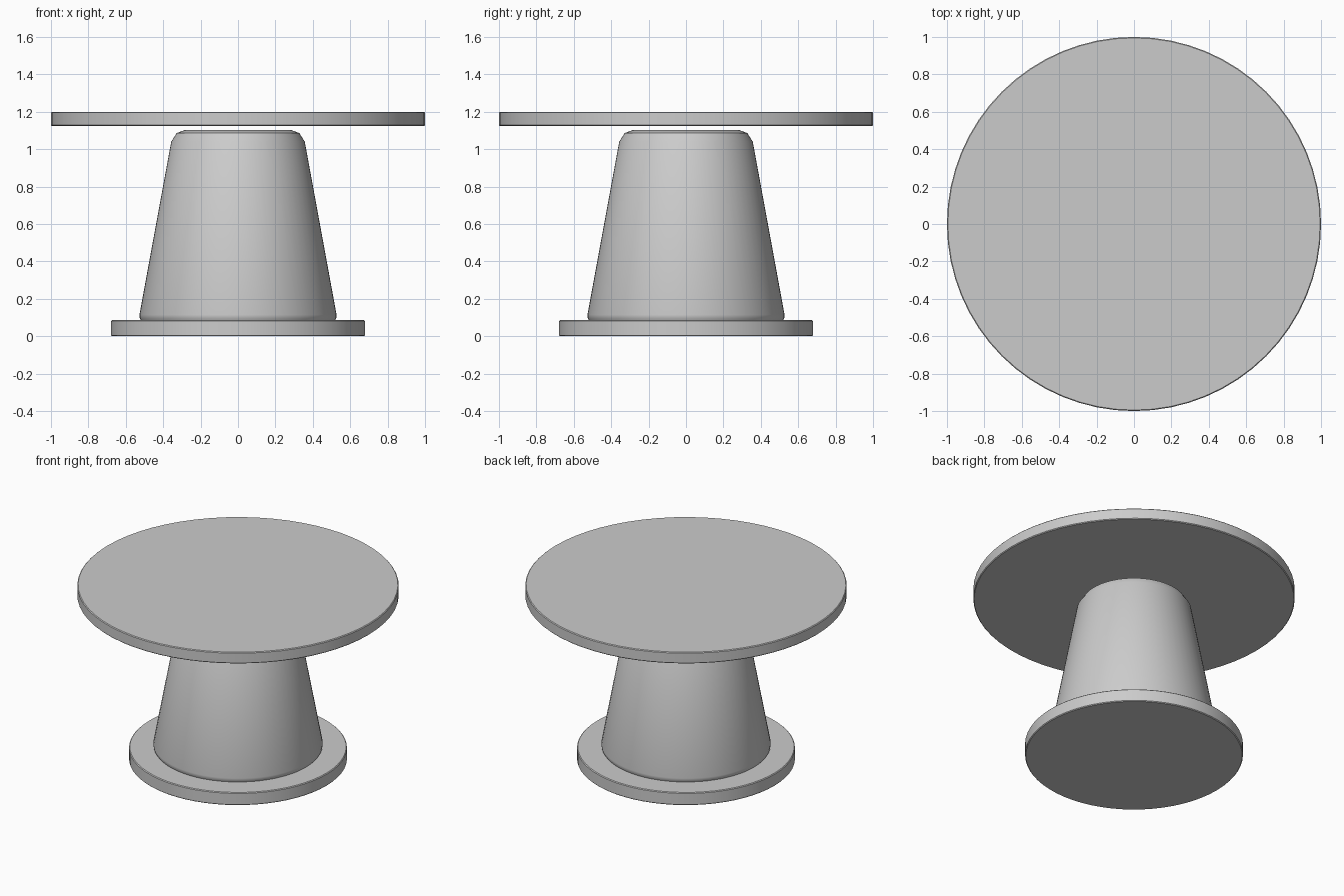
import bpy, bmesh, math

if "Cube" in bpy.data.objects:
    bpy.data.objects.remove(bpy.data.objects["Cube"])

SIDES = 64

def lathe(name, profile):
    """Revolve (radius, z) points around z; both ends are capped."""
    bm = bmesh.new()
    rings = []
    for r, z in profile:
        rings.append([bm.verts.new((r * math.cos(2 * math.pi * i / SIDES),
                                    r * math.sin(2 * math.pi * i / SIDES), z))
                      for i in range(SIDES)])
    for a, b in zip(rings, rings[1:]):
        for i in range(SIDES):
            j = (i + 1) % SIDES
            bm.faces.new((a[i], a[j], b[j], b[i]))
    bm.faces.new(rings[0][::-1])
    bm.faces.new(rings[-1])
    mesh = bpy.data.meshes.new(name)
    bm.to_mesh(mesh)
    bm.free()
    obj = bpy.data.objects.new(name, mesh)
    bpy.context.collection.objects.link(obj)
    bpy.ops.object.select_all(action='DESELECT')
    obj.select_set(True)
    bpy.context.view_layer.objects.active = obj
    bpy.ops.object.shade_smooth_by_angle(angle=math.radians(35))
    return obj

def disc(name, radius, bottom, top, edge=0.005):
    """Flat round slab with slightly softened rims."""
    return lathe(name, [(radius - edge, bottom), (radius, bottom + edge),
                        (radius, top - edge), (radius - edge, top)])

# Foot plate and table top
disc("base_plate", 0.678, 0.0, 0.087)
disc("table_top", 1.0, 1.123, 1.2)

# Tapered pedestal with rounded ends, sunk slightly into the foot plate
lathe("pedestal", [(0.46, 0.045), (0.502, 0.06), (0.525, 0.095), (0.527, 0.115),
                   (0.357, 1.04), (0.328, 1.086), (0.283, 1.103)])
